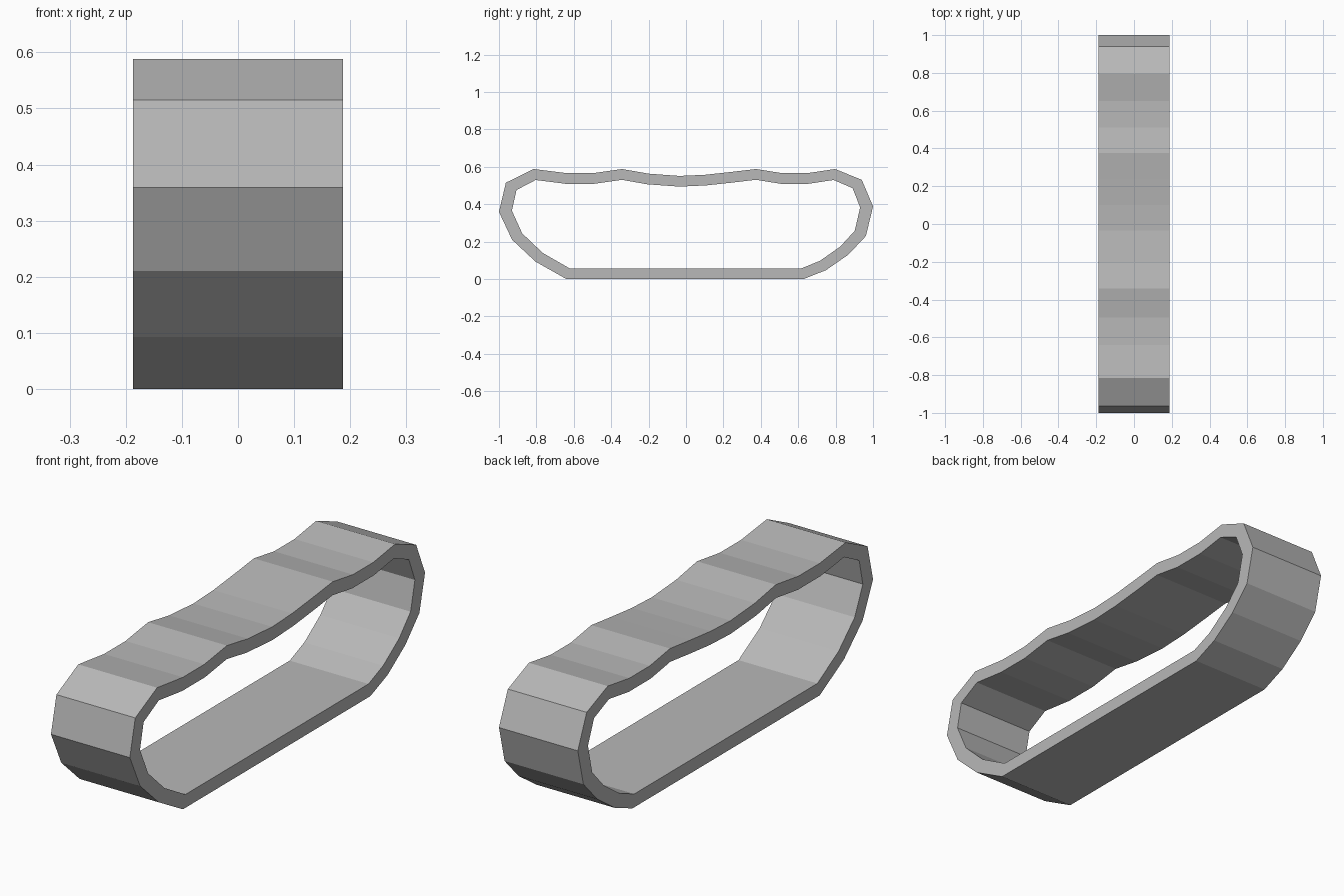
import bpy, bmesh
from mathutils import Vector

if "Cube" in bpy.data.objects:
    bpy.data.objects.remove(bpy.data.objects["Cube"])

HALF_WIDTH = 0.187
THICKNESS = 0.057
END_FACTOR = 1.15      # belt is slightly thicker lengthwise at its ends

# Outer outline of the belt in (y, z), clockwise from the front of the ground run
outline = [Vector(p) for p in [
    (-0.64, 0), (-0.805, 0.093), (-0.93, 0.21), (-1, 0.359), (-0.963, 0.515),
    (-0.815, 0.588), (-0.64, 0.566), (-0.495, 0.566), (-0.342, 0.588),
    (-0.20, 0.563), (-0.035, 0.551), (0.10, 0.557), (0.24, 0.572),
    (0.375, 0.588), (0.512, 0.566), (0.65, 0.566), (0.797, 0.588),
    (0.94, 0.53), (1, 0.388), (0.962, 0.23), (0.868, 0.13),
    (0.748, 0.047), (0.63, 0)]]


def inset(points, distance):
    """Mitred inward offset of a clockwise outline."""
    result = []
    for i, p in enumerate(points):
        a = (p - points[i - 1]).normalized()
        b = (points[(i + 1) % len(points)] - p).normalized()
        na, nb = Vector((a.y, -a.x)), Vector((b.y, -b.x))
        step = (na + nb) * distance / (1 + na.dot(nb))
        result.append(p + Vector((step.x * END_FACTOR, step.y)))
    return result


# Closed track belt: four rings of vertices joined by flat quads
bm = bmesh.new()
inner = inset(outline, THICKNESS)
rings = [[bm.verts.new((x, p.x, p.y)) for p in pts]
         for x, pts in [(-HALF_WIDTH, outline), (HALF_WIDTH, outline),
                        (HALF_WIDTH, inner), (-HALF_WIDTH, inner)]]
for r in range(4):
    a, b = rings[r], rings[(r + 1) % 4]
    for i in range(len(a)):
        j = (i + 1) % len(a)
        bm.faces.new((a[i], a[j], b[j], b[i]))
bmesh.ops.recalc_face_normals(bm, faces=bm.faces)

mesh = bpy.data.meshes.new("track_belt")
bm.to_mesh(mesh)
bm.free()

# Dark grey belt colour
rubber = bpy.data.materials.new("dark_grey")
rubber.diffuse_color = (0.48, 0.48, 0.48, 1)
rubber.use_nodes = True
rubber.node_tree.nodes["Principled BSDF"].inputs["Base Color"].default_value = rubber.diffuse_color
mesh.materials.append(rubber)
bpy.context.collection.objects.link(bpy.data.objects.new("track_belt", mesh))
